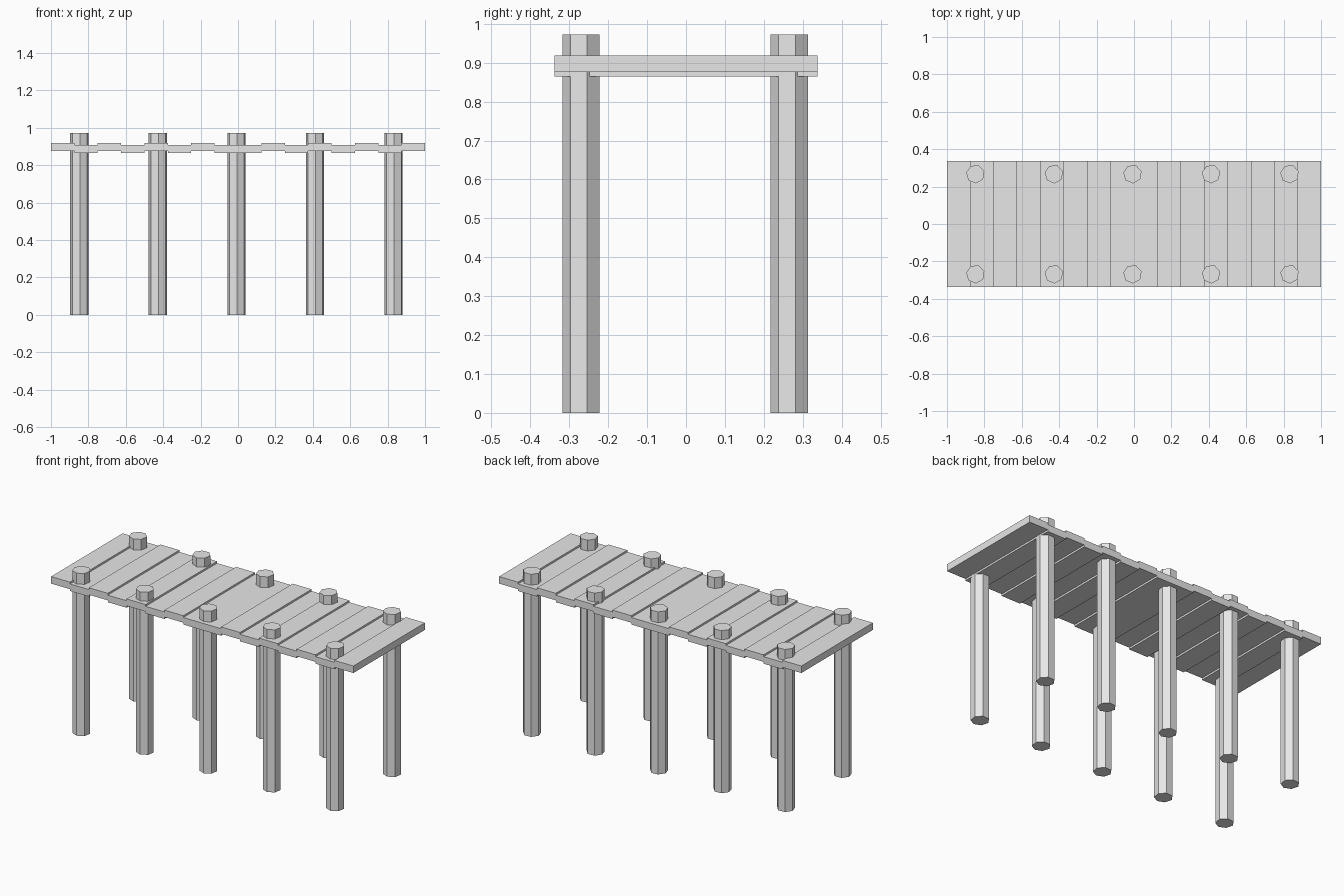
import bpy
import math

cube = bpy.data.objects.get("Cube")
if cube:
    bpy.data.objects.remove(cube, do_unlink=True)

# Single plain grey
GREY = (0.8, 0.8, 0.8, 1.0)
grey = bpy.data.materials.new("light grey")
grey.use_nodes = True
grey.diffuse_color = GREY
grey.node_tree.nodes["Principled BSDF"].inputs["Base Color"].default_value = GREY


def prism(name, outline, start, end, to_point):
    """Extrude a closed 2D outline between two depths."""
    n = len(outline)
    verts = [to_point(u, v, d) for d in (start, end) for u, v in outline]
    faces = [tuple(reversed(range(n))), tuple(range(n, 2 * n))]
    faces += [(i, (i + 1) % n, n + (i + 1) % n, n + i) for i in range(n)]
    mesh = bpy.data.meshes.new(name)
    mesh.from_pydata(verts, [], faces)
    mesh.materials.append(grey)
    obj = bpy.data.objects.new(name, mesh)
    bpy.context.collection.objects.link(obj)
    return obj


# Deck: planks alternate between two heights, mirrored about the low middle plank
HALF_DEPTH = 0.338
WIDTH = 0.125
THICK = 0.042


def plank(name, x0, x1, bottom):
    top = bottom + THICK
    outline = [(x0, bottom), (x1, bottom), (x1, top), (x0, top)]
    prism(name, outline, HALF_DEPTH, -HALF_DEPTH, lambda u, v, d: (u, d, v))


plank("middle_plank", -WIDTH, WIDTH, 0.865)
for i in range(1, 8):
    bottom = 0.876 if i % 2 else 0.865
    plank(f"left_plank_{i}", i * WIDTH, (i + 1) * WIDTH, bottom)
    plank(f"right_plank_{i}", -(i + 1) * WIDTH, -i * WIDTH, bottom)

# Posts: seven-sided, in two rows of five, rising through the deck
RADIUS = 0.05
TURN = math.radians(16.4)
ring = [(RADIUS * math.cos(TURN + math.tau * k / 7),
         RADIUS * math.sin(TURN + math.tau * k / 7)) for k in range(7)]
for row, y in (("front", -0.268), ("back", 0.267)):
    for i in range(5):
        post = prism(f"{row}_post_{i + 1}", ring, 0.0, 0.972,
                     lambda u, v, d: (u, v, d))
        post.location = (-0.848 + 0.42 * i, y, 0)
